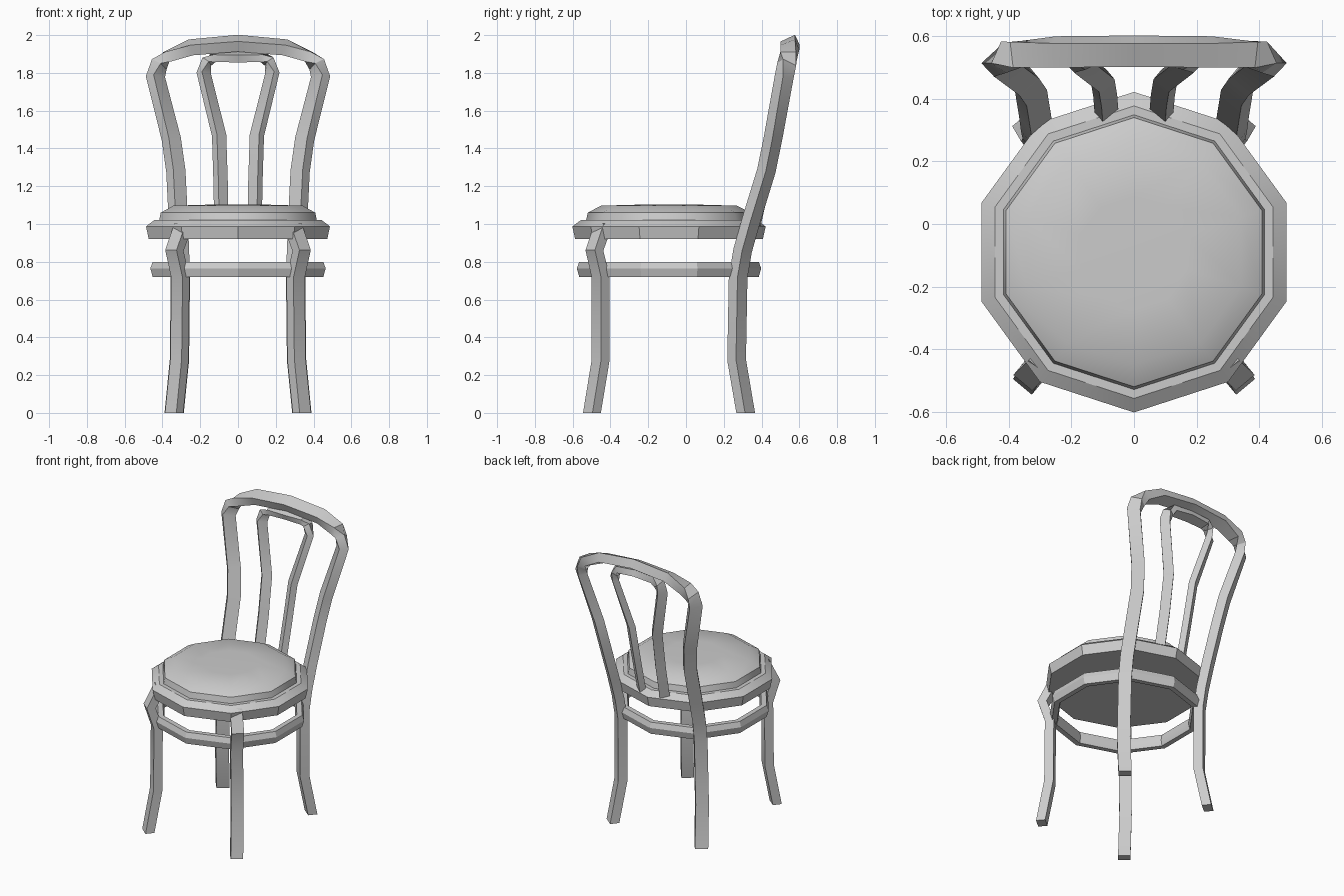
import bpy, bmesh, math
from mathutils import Vector

if "Cube" in bpy.data.objects:
    bpy.data.objects.remove(bpy.data.objects["Cube"])

CY = -0.09          # seat centre in y
grey = bpy.data.materials.new("plain_grey")
grey.diffuse_color = (0.6, 0.6, 0.6, 1)
grey.use_nodes = True
grey.node_tree.nodes["Principled BSDF"].inputs["Base Color"].default_value = grey.diffuse_color


def finish(name, bm, angle=30):
    bmesh.ops.recalc_face_normals(bm, faces=bm.faces[:])
    me = bpy.data.meshes.new(name)
    bm.to_mesh(me)
    bm.free()
    ob = bpy.data.objects.new(name, me)
    bpy.context.collection.objects.link(ob)
    me.materials.append(grey)
    bpy.ops.object.select_all(action='DESELECT')
    ob.select_set(True)
    bpy.context.view_layer.objects.active = ob
    bpy.ops.object.shade_smooth_by_angle(angle=math.radians(angle))
    return ob


def skin(bm, loops, closed=False):
    n = len(loops[0])
    pairs = list(zip(loops, loops[1:])) + ([(loops[-1], loops[0])] if closed else [])
    for a, b in pairs:
        for i in range(n):
            j = (i + 1) % n
            bm.faces.new((a[i], a[j], b[j], b[i]))
    if not closed:
        bm.faces.new(loops[0])
        bm.faces.new(loops[-1])


def decagon(name, profile, closed=False, angle=30):
    """Turn (radius, z) points into a ten-sided solid or ring."""
    bm = bmesh.new()
    loops = []
    for r, z in profile:
        angs = [math.radians(90 + 36 * i) for i in range(10)]
        loops.append([bm.verts.new((r * math.cos(a), CY + r * math.sin(a), z)) for a in angs])
    skin(bm, loops, closed)
    return finish(name, bm, angle)


def bar(name, stations, width, thick):
    """Sweep a rectangle along (point, width direction) stations."""
    bm = bmesh.new()
    pts = [Vector(p) for p, _ in stations]
    loops = []
    for i, (p, t) in enumerate(stations):
        if p[2] == 0:
            tan = Vector((0, 0, 1 if i == 0 else -1))
        else:
            a, b = pts[max(i - 1, 0)], pts[min(i + 1, len(pts) - 1)]
            tan = Vector()
            if a != pts[i]:
                tan += (pts[i] - a).normalized()
            if b != pts[i]:
                tan += (b - pts[i]).normalized()
            tan.normalize()
        t = Vector(t)
        t = (t - tan * t.dot(tan)).normalized() * width / 2
        n = t.cross(tan).normalized() * thick / 2
        loops.append([bm.verts.new(pts[i] + t * s + n * u)
                      for s, u in ((1, 1), (1, -1), (-1, -1), (-1, 1))])
    skin(bm, loops)
    return finish(name, bm)


def mirrored(half):
    """Right half ending on x = 0, continued down the left side."""
    flip = lambda v: (-v[0], v[1], v[2])
    return half + [(flip(p), flip(t)) for p, t in reversed(half[:-1])]


# Seat frame, cushion and leg hoop
decagon("seat_frame", [(0.497, 0.92), (0.512, 0.987), (0.467, 1.02), (0.40, 1.02)])
decagon("seat_cushion", [(0.441, 1.01), (0.43, 1.06), (0.36, 1.097), (0.18, 1.102)], angle=40)
decagon("leg_hoop", [(0.475, 0.72), (0.488, 0.765), (0.475, 0.80),
                     (0.44, 0.80), (0.43, 0.76), (0.44, 0.72)], closed=True)

# Front legs
for side, s in (("right", 1), ("left", -1)):
    path = [(0.338, -0.498, 0), (0.31, -0.452, 0.28), (0.305, -0.452, 0.72),
            (0.337, -0.485, 0.86), (0.29, -0.44, 0.99)]
    bar("front_leg_" + side, [((s * x, y, z), (s * 0.77, 0.64, 0)) for x, y, z in path],
        0.078, 0.058)

# Rear legs and outer back hoop in one bent bar
D = (-0.77, 0.64, 0)
outer = [((0.338, 0.316, 0), D), ((0.31, 0.268, 0.28), D), ((0.305, 0.276, 0.72), D),
         ((0.31, 0.30, 0.86), D), ((0.316, 0.345, 1.02), D), ((0.329, 0.425, 1.28), D),
         ((0.353, 0.46, 1.45), D), ((0.437, 0.52, 1.78), (-0.72, 0.7, 0.1)),
         ((0.417, 0.533, 1.845), (-0.6, 0.75, 0.2)), ((0.375, 0.542, 1.885), (-0.4, 0.85, 0.3)),
         ((0.25, 0.55, 1.935), (-0.12, 0.9, 0.4)), ((0, 0.552, 1.957), (0, 0.9, 0.42))]
bar("back_hoop_and_rear_legs", mirrored(outer), 0.083, 0.06)

# Inner back hoop
inner = [((0.088, 0.36, 1.0), D), ((0.092, 0.41, 1.22), D), ((0.1, 0.458, 1.47), D),
         ((0.182, 0.52, 1.8), (-0.72, 0.7, 0.1)), ((0.165, 0.53, 1.86), (-0.5, 0.8, 0.2)),
         ((0.13, 0.537, 1.883), (-0.25, 0.9, 0.3)), ((0, 0.54, 1.888), (0, 0.9, 0.4))]
bar("inner_back_hoop", mirrored(inner), 0.064, 0.042)
